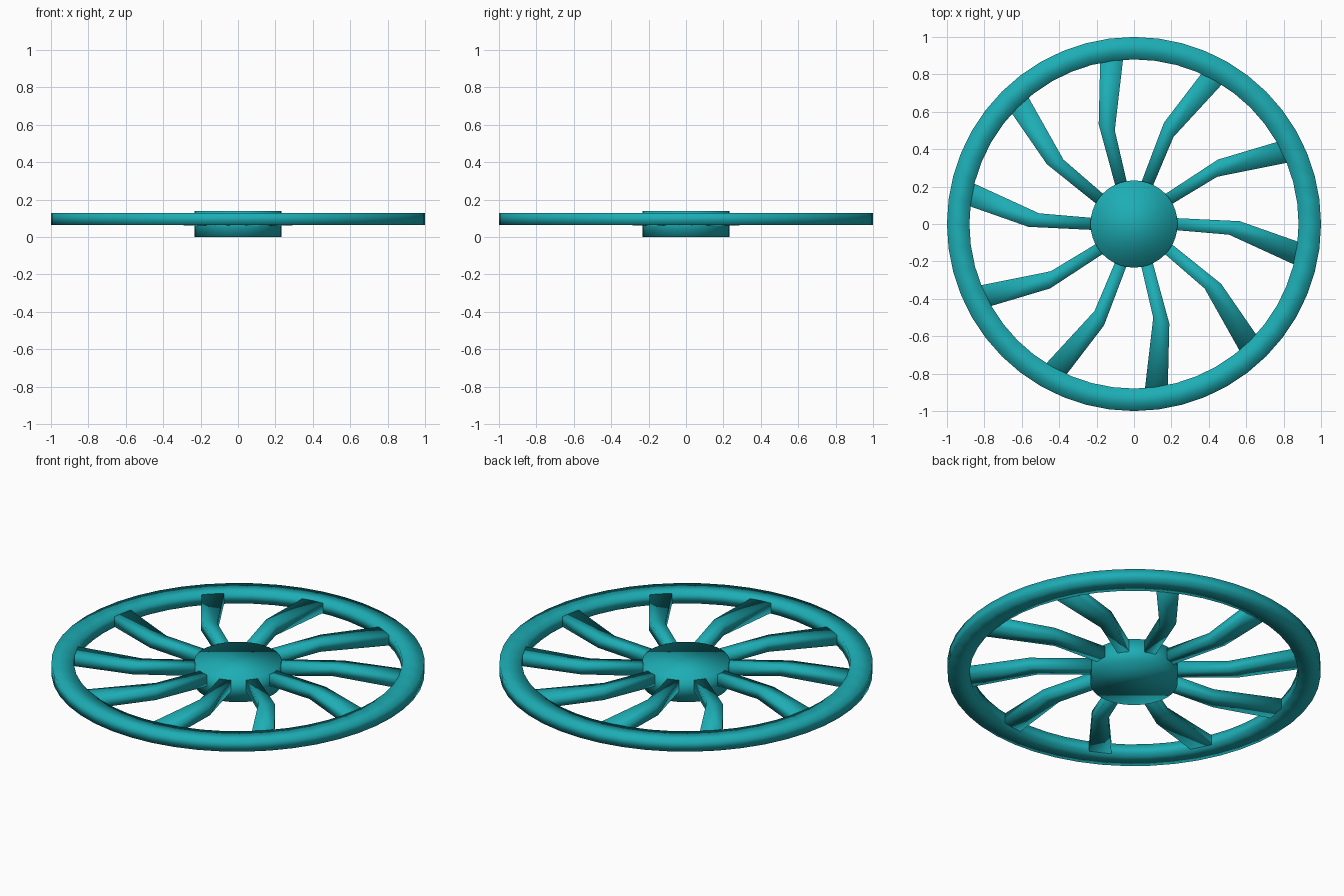
import bpy, bmesh, math
from mathutils import Matrix

if "Cube" in bpy.data.objects:
    bpy.data.objects.remove(bpy.data.objects["Cube"])

SPOKES = 10

mat = bpy.data.materials.new("teal")
mat.diffuse_color = (0.012, 0.42, 0.46, 1)
mat.use_nodes = True
mat.node_tree.nodes["Principled BSDF"].inputs["Base Color"].default_value = mat.diffuse_color


def finish(name, bm):
    bmesh.ops.recalc_face_normals(bm, faces=bm.faces[:])
    for f in bm.faces:
        f.smooth = True
    mesh = bpy.data.meshes.new(name)
    bm.to_mesh(mesh)
    bm.free()
    mesh.materials.append(mat)
    obj = bpy.data.objects.new(name, mesh)
    bpy.context.collection.objects.link(obj)
    return obj


def skin(bm, sections, closed):
    # Joins matching cross-section loops with quads
    rows = [[bm.verts.new(p) for p in s] for s in sections]
    count, n = len(rows), len(rows[0])
    for i in range(count if closed else count - 1):
        a, b = rows[i], rows[(i + 1) % count]
        for j in range(n):
            k = (j + 1) % n
            bm.faces.new((a[j], a[k], b[k], b[j]))
    if not closed:
        bm.faces.new(rows[0])
        bm.faces.new(rows[-1])


# Hub: solid disc
bm = bmesh.new()
bmesh.ops.create_cone(bm, cap_ends=True, segments=40, radius1=0.233, radius2=0.233,
                      depth=0.14, matrix=Matrix.Translation((0, 0, 0.07)))
finish("hub", bm)

# Rim: flat band turned around the z axis
profile = [(0.88, 0.065), (1.0, 0.065), (1.0, 0.13), (0.88, 0.13)]
steps = 48
bm = bmesh.new()
skin(bm, [[(r * math.cos(a), r * math.sin(a), z) for r, z in profile]
          for a in (2 * math.pi * i / steps for i in range(steps))], True)
finish("rim", bm)

# Spokes: bent, widening bars; each station is left point, right point, bottom z, top z
stations = [
    ((0.215, 0.032), (0.215, -0.032), 0.062, 0.129),
    ((0.565, 0.015), (0.508, -0.057), 0.068, 0.127),
    ((0.892, -0.100), (0.872, -0.224), 0.068, 0.127),
]
for i in range(SPOKES):
    bm = bmesh.new()
    skin(bm, [[(*l, lo), (*r, lo), (*r, hi), (*l, hi)] for l, r, lo, hi in stations], False)
    bm.transform(Matrix.Rotation(2 * math.pi * i / SPOKES, 4, 'Z'))
    finish(f"spoke_{i + 1}", bm)
